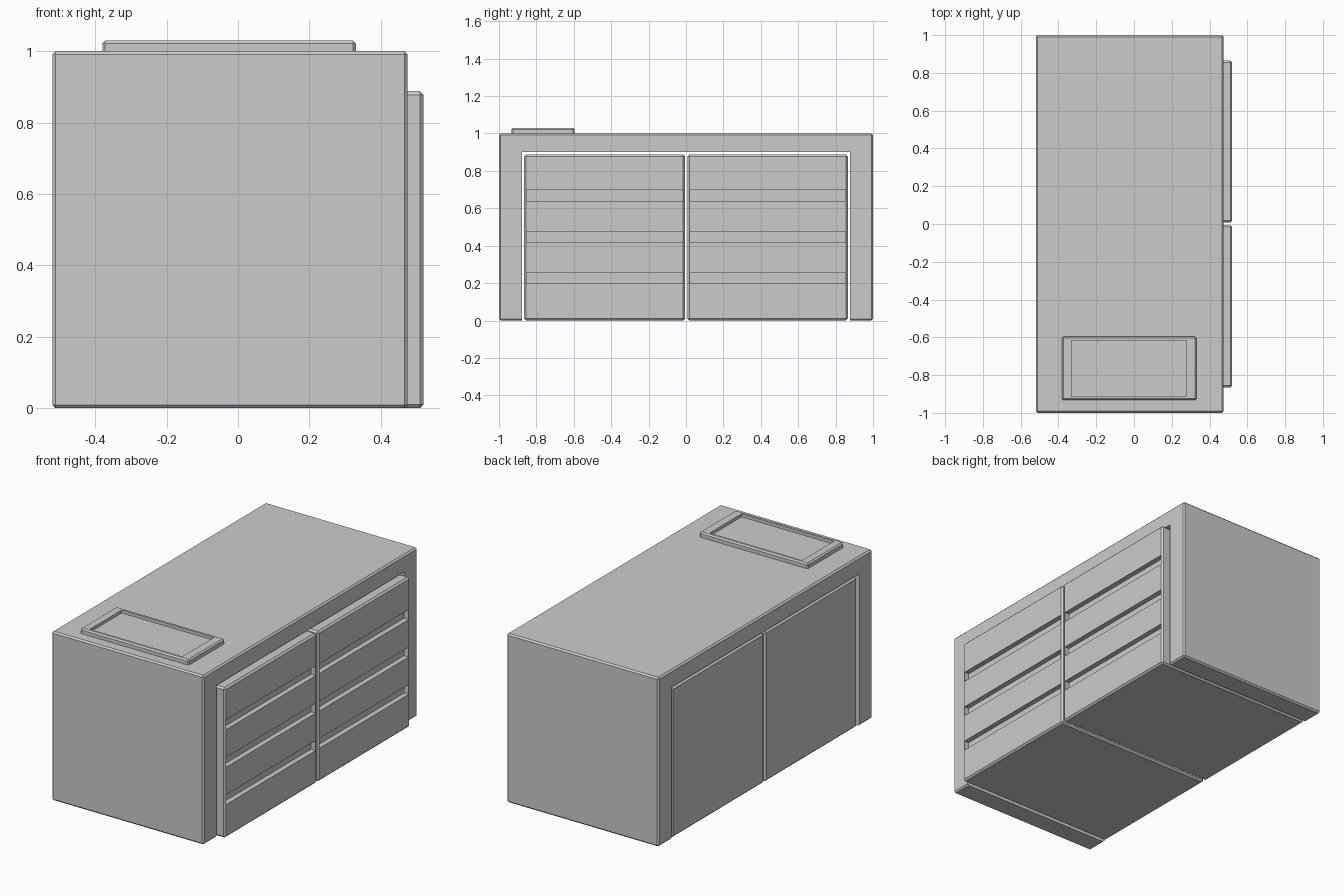
import bpy
import bmesh

if "Cube" in bpy.data.objects:
    bpy.data.objects.remove(bpy.data.objects["Cube"])


def box(name, x, y, z, bevel=0.0):
    """Box given by (min, max) on every axis, with optional chamfered edges."""
    bm = bmesh.new()
    bmesh.ops.create_cube(bm, size=1)
    for v in bm.verts:
        for i, (lo, hi) in enumerate((x, y, z)):
            v.co[i] = lo if v.co[i] < 0 else hi
    if bevel:
        bmesh.ops.bevel(bm, geom=bm.edges[:], offset=bevel, segments=1,
                        affect='EDGES', profile=0.5)
    mesh = bpy.data.meshes.new(name)
    bm.to_mesh(mesh)
    bm.free()
    obj = bpy.data.objects.new(name, mesh)
    bpy.context.collection.objects.link(obj)
    return obj


def cut(target, cutter):
    """Subtract the cutter from the target, then discard it."""
    mod = target.modifiers.new("cut", 'BOOLEAN')
    mod.operation = 'DIFFERENCE'
    mod.solver = 'EXACT'
    mod.object = cutter
    bpy.context.view_layer.objects.active = target
    bpy.ops.object.modifier_apply(modifier=mod.name)
    bpy.data.objects.remove(cutter, do_unlink=True)


# Outer casing: an inverted U, open at the front, back and bottom
casing = box("casing", (-0.52, 0.475), (-1, 1), (0, 1), 0.009)
cut(casing, box("opening", (-0.7, 0.7), (-0.878, 0.878), (-0.2, 0.9)))

# Two deep cabinets filling the opening, each with three grip slots
for name, y0, y1 in (("left_cabinet", -0.865, -0.005),
                     ("right_cabinet", 0.008, 0.865)):
    cabinet = box(name, (-0.515, 0.52), (y0, y1), (0, 0.888), 0.01)
    for z in (0.197, 0.418, 0.64):
        cut(cabinet, box("slot", (0.49, 0.6),
                         (y0 + 0.012, y1 - 0.012), (z, z + 0.058)))

# Raised tray on the top, with a shallow rectangular recess
tray = box("top_tray", (-0.38, 0.33), (-0.933, -0.595), (0.99, 1.03), 0.008)
cut(tray, box("tray_recess", (-0.33, 0.275), (-0.912, -0.616), (1.012, 1.1)))
